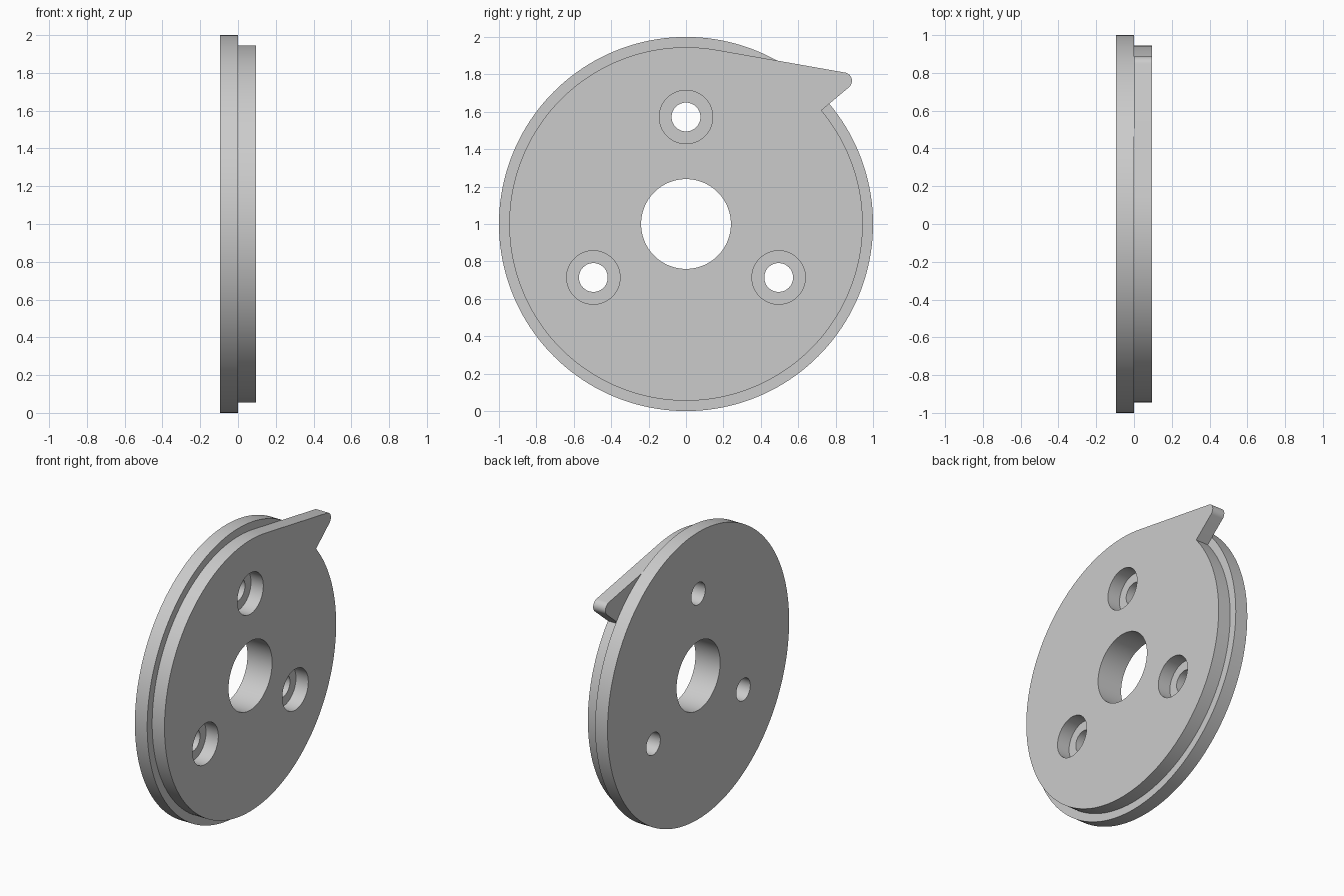
import bpy, bmesh
from math import sin, cos, pi, radians
from mathutils import Vector

cube = bpy.data.objects.get("Cube")
if cube:
    bpy.data.objects.remove(cube)

# Dimensions
THICK = 0.095
FLANGE_R, CAM_R, BORE_R = 1.0, 0.945, 0.24
BOLT_CIRCLE, BOLT_R, COUNTERBORE_R = 0.572, 0.077, 0.143
TIP_R = 0.045

# Single plain grey
grey = bpy.data.materials.new("plain grey")
grey.use_nodes = True
colour = (0.6, 0.6, 0.6, 1)
grey.diffuse_color = colour
grey.node_tree.nodes["Principled BSDF"].inputs["Base Color"].default_value = colour


def arc(centre, radius, start, end, steps):
    """Points on an arc in the y-z plane, angles in degrees."""
    return [Vector((centre[0] + radius * cos(a), centre[1] + radius * sin(a)))
            for a in (radians(start + (end - start) * i / steps) for i in range(steps + 1))]


def circle(centre, radius, steps=64):
    return arc(centre, radius, 0, 360, steps)[:-1]


def plate(name, outline, holes, x0, x1):
    """Fill an outline with holes and extrude it along x."""
    bm = bmesh.new()
    for loop in [outline] + holes:
        verts = [bm.verts.new((x0, p.x, p.y + FLANGE_R)) for p in loop]
        for a, b in zip(verts, verts[1:] + verts[:1]):
            bm.edges.new((a, b))
    bmesh.ops.triangle_fill(bm, use_beauty=True, edges=bm.edges[:], normal=(1, 0, 0))
    result = bmesh.ops.extrude_face_region(bm, geom=bm.faces[:], use_keep_orig=True)
    moved = [g for g in result["geom"] if isinstance(g, bmesh.types.BMVert)]
    bmesh.ops.translate(bm, verts=moved, vec=(x1 - x0, 0, 0))
    bmesh.ops.recalc_face_normals(bm, faces=bm.faces[:])
    mesh = bpy.data.meshes.new(name)
    bm.to_mesh(mesh)
    bm.free()
    mesh.materials.append(grey)
    obj = bpy.data.objects.new(name, mesh)
    bpy.context.collection.objects.link(obj)
    bpy.ops.object.select_all(action="DESELECT")
    obj.select_set(True)
    bpy.context.view_layer.objects.active = obj
    bpy.ops.object.shade_smooth_by_angle(angle=radians(30))
    return obj


bolt_centres = [(BOLT_CIRCLE * cos(a), BOLT_CIRCLE * sin(a))
                for a in (pi / 2 + i * 2 * pi / 3 for i in range(3))]
bore = circle((0, 0), BORE_R, 96)

# Round flange with small bolt holes
plate("flange", circle((0, 0), FLANGE_R, 160),
      [bore] + [circle(c, BOLT_R) for c in bolt_centres], -THICK, 0)

# Cam disc: tangent line leaves at 80 degrees, radial edge returns at 40 degrees
TANGENT, RADIAL = 80, 40
along = Vector((cos(radians(RADIAL)), sin(radians(RADIAL))))
across = Vector((-along.y, along.x))
normal = Vector((cos(radians(TANGENT)), sin(radians(TANGENT))))
reach = (CAM_R - TIP_R - TIP_R * across.dot(normal)) / along.dot(normal)
tip = along * reach + across * TIP_R
cam_outline = (arc((0, 0), CAM_R, TANGENT, 360 + RADIAL, 144)
               + arc(tip, TIP_R, RADIAL - 90, TANGENT, 16))
plate("cam_disc", cam_outline,
      [bore] + [circle(c, COUNTERBORE_R) for c in bolt_centres], 0, THICK)
